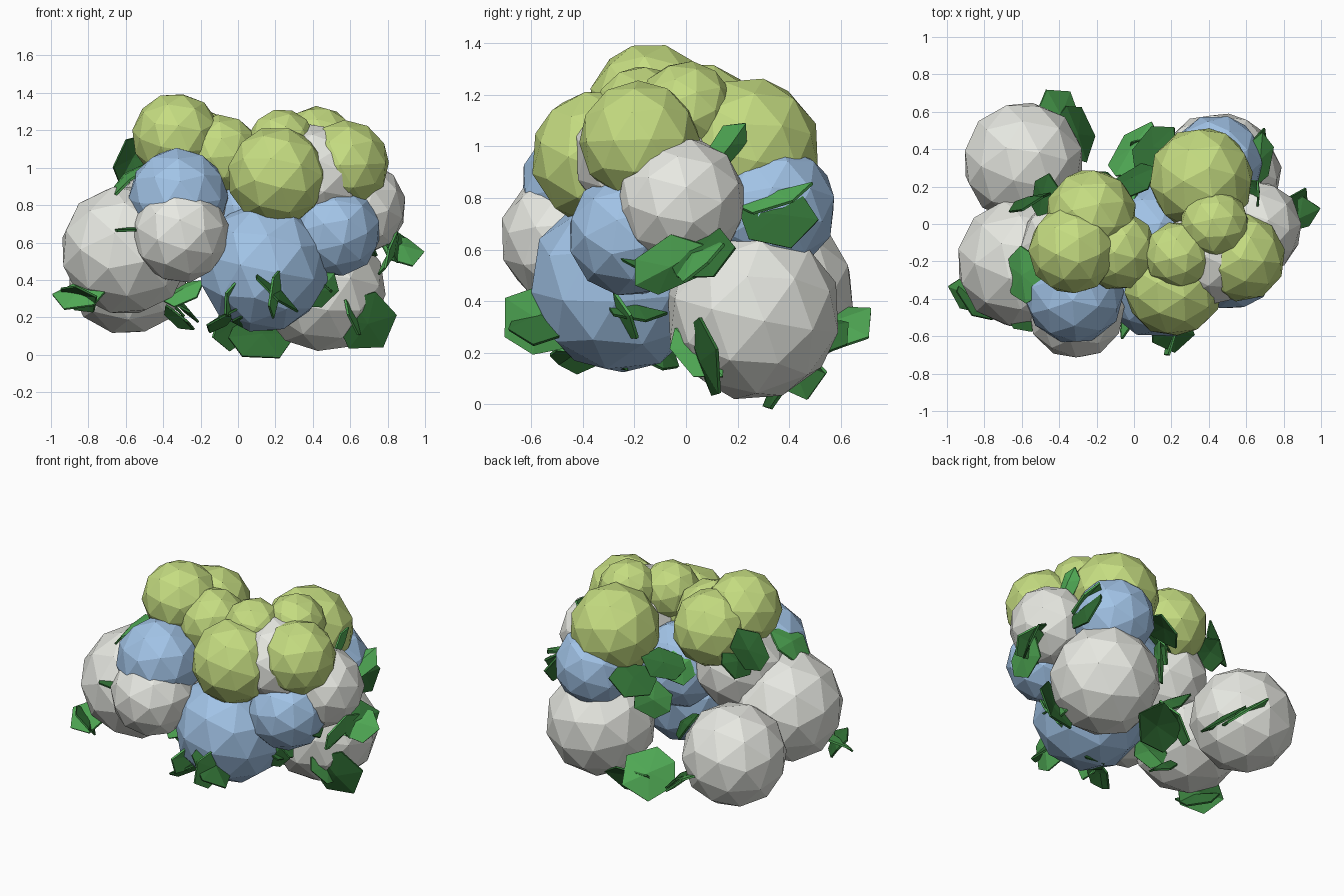
import bpy, bmesh, random
from mathutils import Vector, Matrix, Euler

random.seed(4)


def material(name, rgb):
    m = bpy.data.materials.new(name)
    m.diffuse_color = (*rgb, 1)
    return m


WHITE = material("white_bloom", (0.80, 0.81, 0.76))
BLUE = material("blue_bloom", (0.36, 0.55, 0.80))
LIME = material("lime_bloom", (0.56, 0.72, 0.22))
LIGHT = material("light_leaf", (0.08, 0.40, 0.09))
DARK = material("dark_leaf", (0.03, 0.16, 0.035))


def add(name, bm, mat):
    me = bpy.data.meshes.new(name)
    bm.to_mesh(me)
    bm.free()
    me.materials.append(mat)
    ob = bpy.data.objects.new(name, me)
    bpy.context.collection.objects.link(ob)
    return ob


def bloom(name, mat, x, y, z, r):
    bm = bmesh.new()
    bmesh.ops.create_icosphere(bm, subdivisions=2, radius=r * 1.025)
    turn = Euler([random.uniform(-0.4, 0.4) for _ in range(3)]).to_matrix().to_4x4()
    bm.transform(Matrix.Translation((x, y, z)) @ turn)
    add(name, bm, mat)


def leaf(mat, pos, along, normal, length=0.3, width=0.2):
    """Faceted leaf, folded along its midrib; base to tip runs along 'along'."""
    a = Vector(along).normalized()
    s = Vector(normal).cross(a).normalized()
    n = a.cross(s)
    bm = bmesh.new()
    mid = [(-0.5, 0), (0.0, 0.04), (0.5, 0)]
    rib = [bm.verts.new(Vector(pos) + a * u * length + n * h * length) for u, h in mid]
    for side in (1, -1):
        edge = [bm.verts.new(Vector(pos) + a * u * length + s * side * w * width - n * 0.02)
                for u, w in ((-0.34, 0.5), (0.2, 0.6))]
        for f in ((rib[0], rib[1], edge[0]), (rib[1], edge[1], edge[0]), (rib[1], rib[2], edge[1])):
            bm.faces.new(f if side < 0 else f[::-1])
    bmesh.ops.recalc_face_normals(bm, faces=bm.faces)
    ob = add("leaf", bm, mat)
    mod = ob.modifiers.new("thickness", 'SOLIDIFY')
    mod.thickness = 0.012
    mod.offset = 0


# Flower heads: centre and radius
heads = [
    ("white_bloom", WHITE, [
        (-.59, .33, .43, .32), (-.60, -.21, .56, .345), (-.31, -.46, .645, .258),
        (.45, .26, .355, .335), (.645, -.02, .785, .25), (.42, -.16, .96, .27)]),
    ("white_bloom_inner", WHITE, [(-.32, -.13, .80, .29)]),
    ("blue_bloom", BLUE, [
        (.135, -.26, .47, .345), (.52, -.215, .66, .24), (-.32, -.375, .84, .262),
        (.44, .33, .76, .25), (.08, -.05, .72, .27)]),
    ("lime_bloom", LIME, [
        (-.33, -.14, 1.165, .232), (-.23, .05, 1.08, .24), (-.09, -.14, 1.07, .21),
        (.235, -.17, 1.13, .18), (.21, -.335, .955, .262), (.575, -.18, 1.02, .23),
        (.43, 0, 1.145, .183), (.36, .24, .99, .275)]),
]
for name, mat, rows in heads:
    for row in rows:
        bloom(name, mat, *row)

# Left side leaves
leaf(DARK, (-.56, .13, 1.05), (.5, .1, .85), (-.4, .9, .2), .3, .17)
leaf(DARK, (-.48, .15, .95), (.2, .9, .2), (-.6, .2, .7), .25, .17)
leaf(LIGHT, (-.59, -.27, .95), (-.1, 1, .1), (-.6, .1, .75), .31, .22)
leaf(DARK, (-.58, -.52, .67), (1, -.1, 0), (0, .3, 1), .18, .08)
leaf(LIGHT, (-.85, -.38, .33), (-.75, .25, -.05), (-.2, -.5, .8), .3, .2)
leaf(DARK, (-.84, -.40, .31), (.6, -.8, 0), (.5, .5, .6), .28, .15)
leaf(LIGHT, (-.29, -.2, .34), (.8, 0, .4), (-.2, -.5, .8), .24, .14)
leaf(DARK, (-.31, -.1, .20), (.7, .1, -.6), (.4, .3, .8), .2, .13)

# Back leaves
leaf(LIGHT, (-.40, .58, .31), (-.35, .7, .3), (.54, -.06, .8), .33, .22)
leaf(DARK, (-.31, .48, .27), (.25, -.7, -.2), (.6, -.06, .8), .33, .2)
leaf(DARK, (.13, .38, .10), (.95, .2, .05), (0, -.8, .6), .37, .23)
leaf(LIGHT, (.0, .40, .17), (.4, .6, -.2), (-.6, .5, .6), .36, .26)
leaf(DARK, (.11, .41, .78), (.7, .7, .1), (-.5, .3, .8), .3, .2)
leaf(DARK, (.0, .24, .85), (.8, .4, .2), (-.4, .6, .7), .28, .16)
leaf(LIGHT, (-.07, .15, .82), (.3, .8, -.3), (-.7, .3, .6), .28, .18)
leaf(LIGHT, (.04, .3, .62), (.5, .5, .6), (-.6, .6, .2), .28, .18)
leaf(DARK, (-.12, .18, .45), (-.6, .6, .3), (.3, .6, .7), .3, .16)

# Right side leaves
leaf(DARK, (.68, .36, .73), (.1, 1, -.1), (.9, -.1, .35), .31, .2)
leaf(LIGHT, (.67, .35, .81), (.1, .9, .3), (.3, -.25, .9), .3, .13)
leaf(LIGHT, (.66, .17, 1.01), (0, .6, .8), (.9, .3, -.2), .2, .1)
leaf(DARK, (.86, .06, .59), (.35, .8, .1), (.7, -.5, .5), .29, .18)
leaf(LIGHT, (.88, .04, .57), (.75, .3, -.15), (.3, -.6, .7), .25, .18)
leaf(LIGHT, (.82, -.06, .54), (.2, .8, .45), (.9, .1, -.3), .32, .17)
leaf(DARK, (.68, -.21, .60), (.1, .85, -.4), (.5, .3, .8), .28, .13)
leaf(DARK, (.69, .07, .17), (.5, .35, -.75), (.2, -.9, -.2), .33, .26)
leaf(LIGHT, (.62, .05, .2), (.3, .6, -.6), (.8, -.2, .6), .28, .13)

# Front leaves
leaf(LIGHT, (.44, -.25, .35), (.5, -.2, .6), (.5, -.7, .3), .24, .15)
leaf(DARK, (.45, -.19, .37), (.1, 1, -.15), (.3, .1, .9), .24, .12)
leaf(LIGHT, (.21, -.57, .33), (.15, .15, .9), (.95, -.1, -.1), .28, .24)
leaf(DARK, (.21, -.56, .34), (.7, -.2, -.7), (.6, -.1, .6), .32, .2)
leaf(DARK, (-.08, -.42, .20), (.6, .5, .3), (-.3, .4, .8), .24, .14)
leaf(LIGHT, (-.05, -.50, .30), (-.1, -.8, .2), (-.9, .1, .3), .24, .16)
leaf(DARK, (.10, -.33, .17), (.5, .6, -.2), (.2, -.3, -.9), .28, .18)
